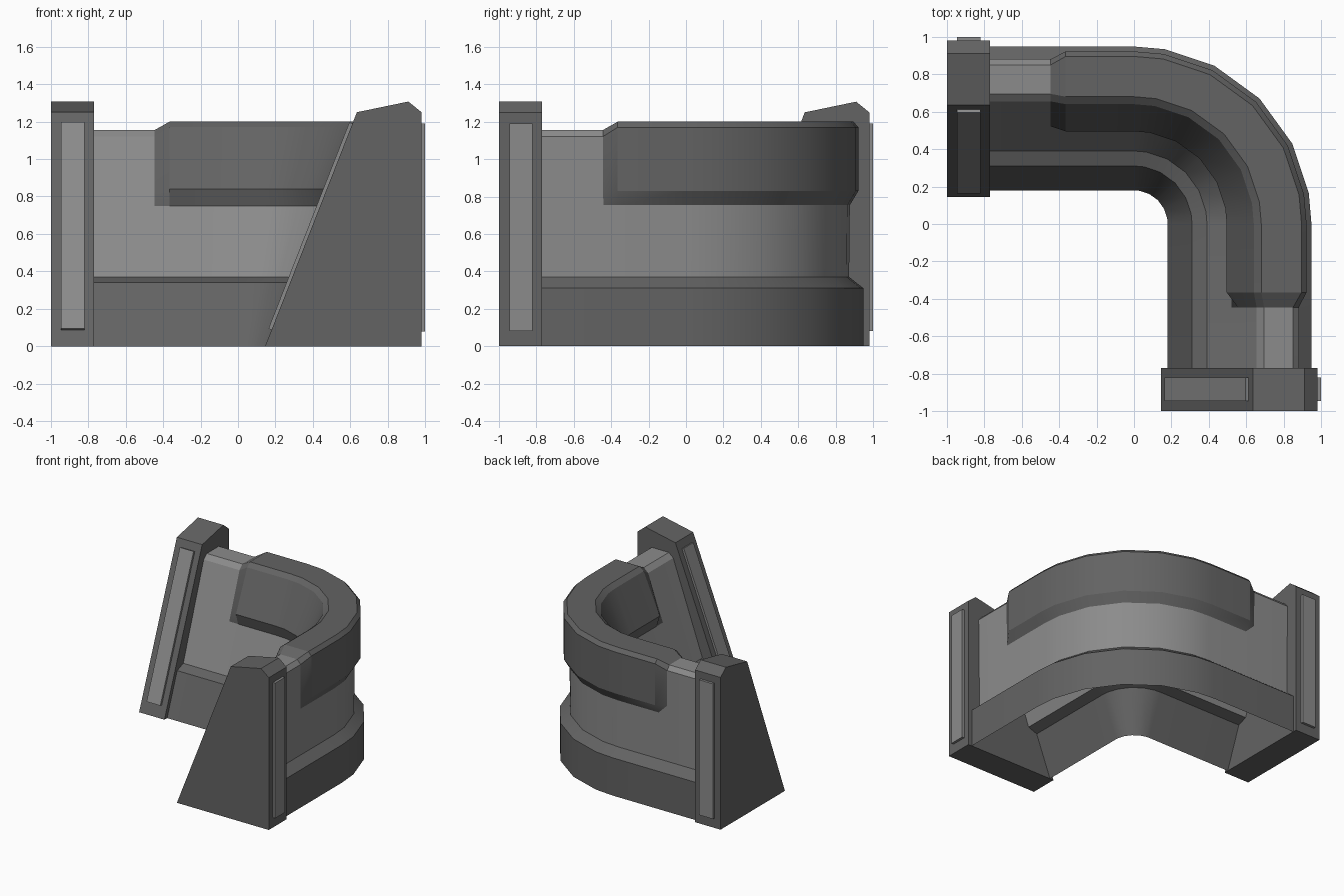
import bpy, bmesh, math
from mathutils import Vector

if "Cube" in bpy.data.objects:
    bpy.data.objects.remove(bpy.data.objects["Cube"])


def material(name, v):
    m = bpy.data.materials.new(name)
    m.diffuse_color = (v, v, v, 1)
    m.use_nodes = True
    m.node_tree.nodes["Principled BSDF"].inputs["Base Color"].default_value = m.diffuse_color
    return m


DARK = material("dark grey", 0.125)
LIGHT = material("light grey", 0.26)


def make(name, verts, faces, mats, rule=None, closed=False, smooth=False):
    me = bpy.data.meshes.new(name)
    me.from_pydata(verts, [], faces)
    for m in mats:
        me.materials.append(m)
    if closed:
        bm = bmesh.new()
        bm.from_mesh(me)
        bmesh.ops.recalc_face_normals(bm, faces=bm.faces)
        bm.to_mesh(me)
        bm.free()
    for p in me.polygons:
        p.use_smooth = smooth
        if rule:
            p.material_index = rule(p.index)
    if smooth:
        me.set_sharp_from_angle(angle=math.radians(25))
    ob = bpy.data.objects.new(name, me)
    bpy.context.collection.objects.link(ob)
    return ob


# Stations run along one leg, round the corner, then along the other leg
def x_leg(x):
    return lambda u, z: (x, u, z)


def y_leg(y):
    return lambda u, z: (u, y, z)


def arc(deg):
    s, c = math.sin(math.radians(deg)), math.cos(math.radians(deg))
    return lambda u, z: (u * s, u * c, z)


CORNER = [arc(a) for a in (0, 10, 27, 45, 63, 80, 90)]


def sweep(name, stations, profiles, mats, rule=None):
    n = len(profiles[0])
    verts = [st(u, z) for st, pr in zip(stations, profiles) for u, z in pr]
    faces = [(s * n + i, (s + 1) * n + i, (s + 1) * n + i + 1, s * n + i + 1)
             for s in range(len(stations) - 1) for i in range(n - 1)]
    r = (lambda k: rule(k % (n - 1))) if rule else None
    return make(name, verts, faces, mats, r, smooth=True)


# Curved wall shell with its dark footing, open underneath
wall = [(.18, 0), (.31, .34), (.39, .37), (.655, 1.12), (.695, 1.155),
        (.85, 1.155), (.88, 1.12), (.872, .37), (.948, .31), (.948, 0)]
stations = [x_leg(-.78)] + CORNER + [y_leg(-.78)]
sweep("curved_wall", stations, [wall] * len(stations), [DARK, LIGHT],
      lambda i: 1 if 2 <= i <= 6 else 0)

# Raised upper band, tapering into the wall at both ends
band = [(.522, .75), (.495, .84), (.64, 1.17), (.68, 1.2),
        (.895, 1.2), (.922, 1.17), (.922, .83), (.874, .75)]
band_end = [(.522, .75), (.555, .84), (.655, 1.12), (.695, 1.155),
            (.85, 1.155), (.88, 1.12), (.876, .83), (.874, .75)]
stations = [x_leg(-.445), x_leg(-.365)] + CORNER + [y_leg(-.365), y_leg(-.445)]
sweep("upper_band", stations, [band_end] + [band] * (len(stations) - 2) + [band_end], [DARK])


def slab(name, outline, a, b, leg, mat):
    n = len(outline)
    verts = [leg(t)(u, z) for t in (a, b) for u, z in outline]
    faces = [tuple(range(n)), tuple(range(n, 2 * n))]
    faces += [(i, (i + 1) % n, n + (i + 1) % n, n + i) for i in range(n)]
    return make(name, verts, faces, [mat], closed=True)


# End pillars with a raised light panel on the inner and outer faces
pillar = [(.145, 0), (.635, 1.25), (.91, 1.307), (.98, 1.25), (.98, 0)]
d = Vector((.49, 1.25)).normalized()
out = Vector((-d.y, d.x))


def on_slope(z, h):
    return Vector((.145 + z * .49 / 1.25, z)) + out * h


inner = [tuple(on_slope(z, h)) for z, h in
         ((.088, -.01), (.088, .018), (1.19, .018), (1.19, -.01))]
outer = [(.97, .08), (1, .08), (1, 1.19), (.97, 1.19)]
for side, leg in (("left", x_leg), ("front", y_leg)):
    slab(side + "_end_pillar", pillar, -1, -.77, leg, DARK)
    slab(side + "_inner_panel", inner, -.945, -.82, leg, LIGHT)
    slab(side + "_outer_panel", outer, -.945, -.82, leg, LIGHT)
